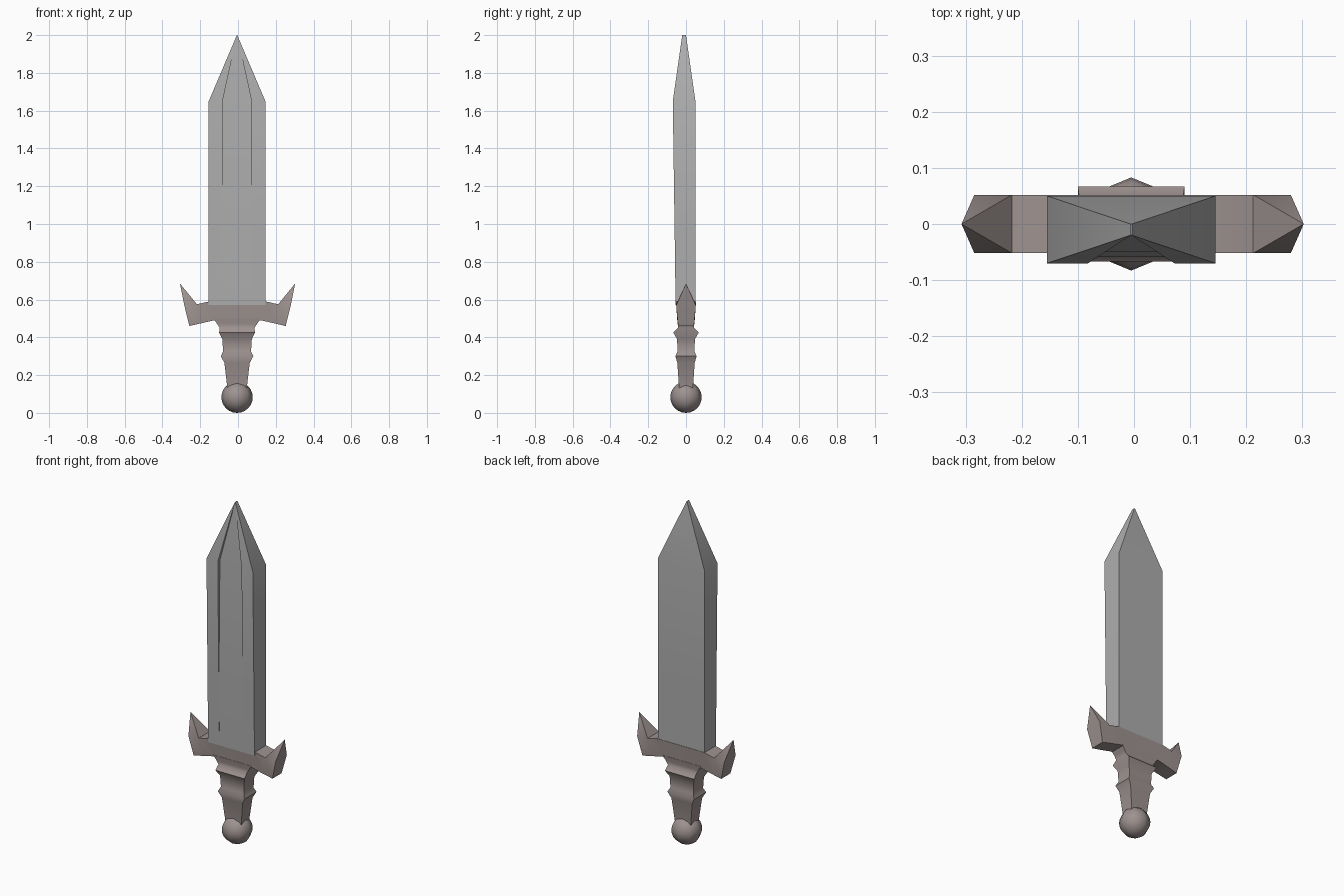
import bpy, bmesh, math
from mathutils import Vector

if "Cube" in bpy.data.objects:
    bpy.data.objects.remove(bpy.data.objects["Cube"])

CX = -0.005  # sword axis


def material(name, rgb):
    m = bpy.data.materials.new(name)
    m.diffuse_color = (*rgb, 1)
    m.use_nodes = True
    m.node_tree.nodes["Principled BSDF"].inputs["Base Color"].default_value = m.diffuse_color
    return m


steel = material("steel grey", (0.42, 0.42, 0.42))
hilt = material("warm grey", (0.34, 0.29, 0.28))


def loft(rings):
    """Skin a list of equal-length rings and cap both ends."""
    bm = bmesh.new()
    vs = [[bm.verts.new(p) for p in r] for r in rings]
    n = len(vs[0])
    for a, b in zip(vs, vs[1:]):
        for i in range(n):
            j = (i + 1) % n
            bm.faces.new((a[i], a[j], b[j], b[i]))
    bm.faces.new(vs[0])
    bm.faces.new(vs[-1])
    return bm


def finish(bm, name, mat, angle):
    bmesh.ops.recalc_face_normals(bm, faces=bm.faces)
    me = bpy.data.meshes.new(name)
    bm.to_mesh(me)
    bm.free()
    ob = bpy.data.objects.new(name, me)
    bpy.context.collection.objects.link(ob)
    me.materials.append(mat)
    bpy.ops.object.select_all(action='DESELECT')
    ob.select_set(True)
    bpy.context.view_layer.objects.active = ob
    bpy.ops.object.shade_smooth_by_angle(angle=math.radians(angle))
    return ob


# Blade: flat back, front with a fuller that deepens towards the point
def blade_ring(z, w, inner, back, front, fuller):
    pts = [(w, back), (w, front), (inner, front), (inner, fuller),
           (-inner, fuller), (-inner, front), (-w, front), (-w, back)]
    return [(CX + x, y, z) for x, y in pts]


blade = loft([
    blade_ring(0.57, 0.15, 0.077, 0.05, -0.055, -0.0545),
    blade_ring(0.95, 0.15, 0.077, 0.05, -0.060, -0.059),
    blade_ring(1.65, 0.15, 0.077, 0.05, -0.070, -0.050),
    blade_ring(2.00, 0.001, 0.0005, 0.0, -0.02, -0.019),
])
finish(blade, "blade", steel, 35)

# Crossguard: lofted along x, the two end top faces are poked into horns
stations = [  # bottom x, bottom z, bottom half depth, top x, top z, top half depth
    (0.255, 0.46, 0.042, 0.282, 0.57, 0.052),
    (0.190, 0.475, 0.045, 0.215, 0.575, 0.052),
    (0.125, 0.49, 0.045, 0.150, 0.590, 0.052),
]
rings = []
for s, seq in ((-1, stations), (1, stations[::-1])):
    for bx, bz, by, tx, tz, ty in seq:
        rings.append([(s * bx + CX / 2, -by, bz), (s * bx + CX / 2, by, bz),
                      (s * tx + CX / 2, ty, tz), (s * tx + CX / 2, -ty, tz)])
guard = loft(rings)
guard.normal_update()
for s in (-1, 1):
    target = Vector((s * 0.248, 0, 0.572))
    face = min(guard.faces, key=lambda f: (f.calc_center_median() - target).length)
    tip = bmesh.ops.poke(guard, faces=[face])["verts"][0]
    tip.co = (s * 0.305 + CX / 2, 0, 0.685)
finish(guard, "crossguard", hilt, 50)

# Grip: rectangular section with a collar and a raised band
profile = [  # z, half width, half depth
    (0.50, 0.125, 0.047), (0.47, 0.105, 0.042), (0.45, 0.092, 0.042),
    (0.425, 0.095, 0.067), (0.39, 0.078, 0.047), (0.325, 0.074, 0.045),
    (0.30, 0.086, 0.056), (0.265, 0.067, 0.046), (0.12, 0.050, 0.036),
]
grip = loft([[(CX + a * w, b * d, z) for a, b in ((-1, -1), (1, -1), (1, 1), (-1, 1))]
             for z, w, d in profile])
finish(grip, "grip", hilt, 50)

# Pommel ball
ball = bmesh.new()
bmesh.ops.create_uvsphere(ball, u_segments=8, v_segments=12, radius=0.083)
bmesh.ops.translate(ball, verts=ball.verts, vec=(CX, 0, 0.083))
finish(ball, "pommel", hilt, 60)
